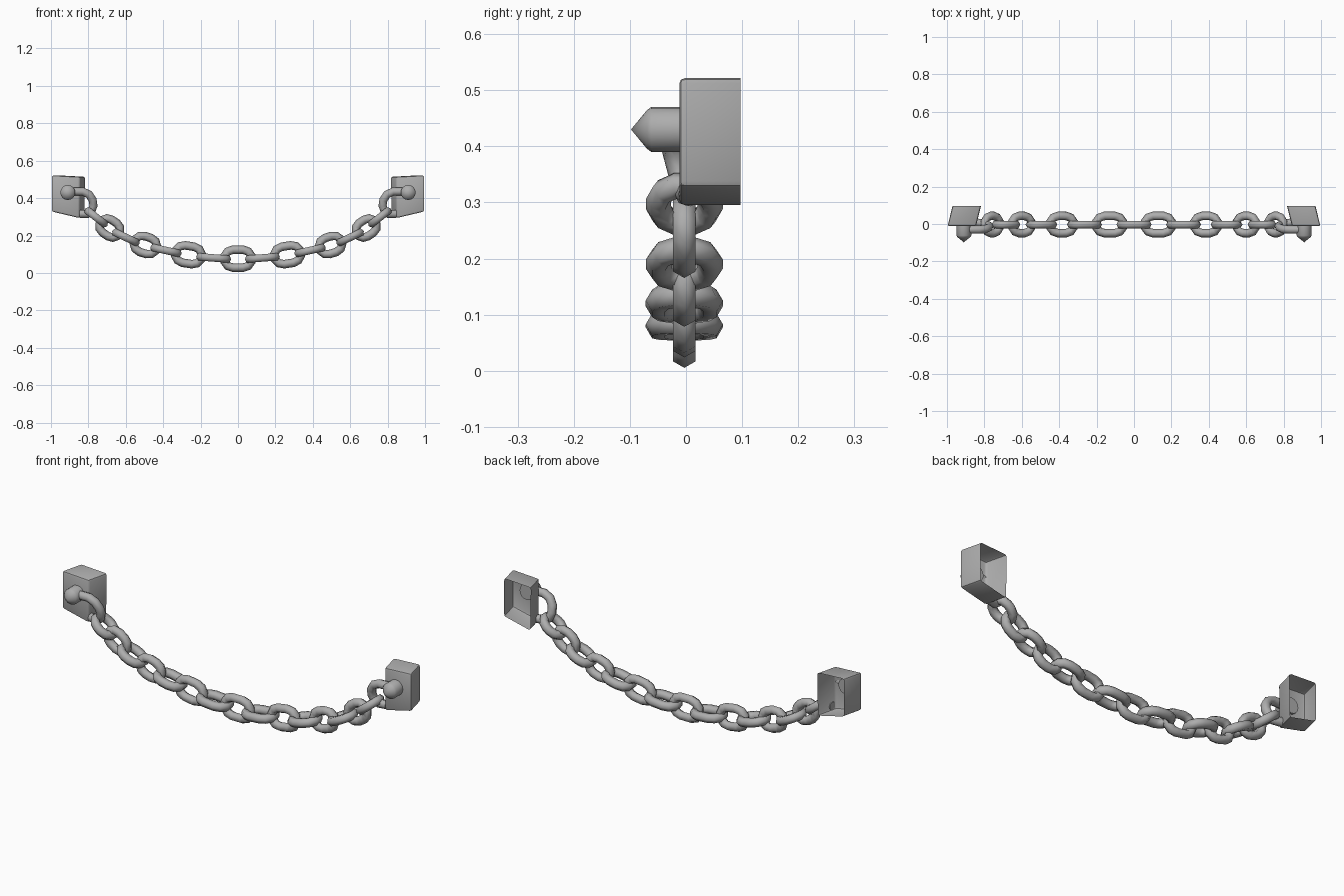
import bpy, bmesh
from math import pi, cos, sin, atan2
from mathutils import Vector, Matrix

if "Cube" in bpy.data.objects:
    bpy.data.objects.remove(bpy.data.objects["Cube"])

iron = bpy.data.materials.new("iron grey")
iron.use_nodes = True
grey = (0.42, 0.42, 0.42, 1)
iron.diffuse_color = grey
iron.node_tree.nodes["Principled BSDF"].inputs["Base Color"].default_value = grey


def finish(bm, name, angle):
    bmesh.ops.recalc_face_normals(bm, faces=bm.faces)
    mesh = bpy.data.meshes.new(name)
    bm.to_mesh(mesh)
    bm.free()
    mesh.materials.append(iron)
    obj = bpy.data.objects.new(name, mesh)
    bpy.context.collection.objects.link(obj)
    bpy.ops.object.select_all(action="DESELECT")
    obj.select_set(True)
    bpy.context.view_layer.objects.active = obj
    bpy.ops.object.shade_smooth_by_angle(angle=angle)
    return obj


def sweep(path, up, radius, closed, sides=6):
    """Sweep a round section along a list of points."""
    bm = bmesh.new()
    n = len(path)
    rings = []
    for i, p in enumerate(path):
        if closed:
            t = path[(i + 1) % n] - path[i - 1]
        else:
            t = path[min(i + 1, n - 1)] - path[max(i - 1, 0)]
        out = t.cross(up).normalized()
        side = out.cross(t).normalized()
        ring = []
        for k in range(sides):
            a = 2 * pi * k / sides
            ring.append(bm.verts.new(p + radius * (cos(a) * out + sin(a) * side)))
        rings.append(ring)
    for i in range(n if closed else n - 1):
        a, b = rings[i], rings[(i + 1) % n]
        for k in range(sides):
            j = (k + 1) % sides
            bm.faces.new((a[k], a[j], b[j], b[k]))
    if not closed:
        bm.faces.new(rings[0])
        bm.faces.new(rings[-1])
    return bm


def chain_link(name, centre, length, width, tilt, upright):
    """Oval link lying flat or standing upright, tilted along the chain."""
    tube, steps = 0.023, 5
    r = width / 2 - tube
    half = (length - width) / 2
    path = []
    for end in (0, 1):
        for i in range(steps + 1):
            a = -pi / 2 + pi * (end + i / steps)
            path.append(Vector((r * cos(a) + half * (1 - 2 * end), r * sin(a), 0)))
    bm = sweep(path, Vector((0, 0, 1)), tube, True)
    turn = Matrix.Rotation(-tilt, 4, "Y")
    if upright:
        turn = turn @ Matrix.Rotation(pi / 2, 4, "X")
    bm.transform(Matrix.Translation(centre) @ turn)
    finish(bm, name, pi / 2.5)


# Hanging chain: x, z, length and width of each link from the middle outward
links = [(0, .076, .195, .142), (.13, .08, .195, .138), (.265, .097, .19, .14),
         (.385, .12, .18, .138), (.495, .149, .172, .135), (.6, .19, .168, .138),
         (.685, .24, .165, .13), (.758, .297, .158, .138)]
for i, (x, z, length, width) in enumerate(links):
    before = links[max(i - 1, 0)]
    after = links[min(i + 1, len(links) - 1)]
    tilt = atan2(after[1] - before[1], after[0] - before[0]) if i else 0
    for s, label in ((1, "left"), (-1, "right")):
        if i or s == 1:
            name = f"chain_link_{label}_{i}" if i else "chain_link_middle"
            chain_link(name, (s * x, -.003, z), length, width, s * tilt, i % 2 == 0)


def bracket(s, label):
    """Open-backed skewed wall box with softened edges."""
    bm = bmesh.new()
    outline = [(.997, .522), (.845, .514), (.848, .293), (.997, .328)]
    front = [bm.verts.new((s * x, -.012, z)) for x, z in outline]
    back = [bm.verts.new((s * (x - .027), .097, z)) for x, z in outline]
    bm.faces.new(front)
    for k in range(4):
        j = (k + 1) % 4
        bm.faces.new((front[k], front[j], back[j], back[k]))
    edges = [e for e in bm.edges if len(e.link_faces) == 2]
    bmesh.ops.bevel(bm, geom=edges, offset=.01, segments=2, profile=.5, affect="EDGES")
    # Keep the shell facing outward
    bmesh.ops.recalc_face_normals(bm, faces=bm.faces)
    finish(bm, "wall_bracket_" + label, pi / 5)


def peg(s, label):
    """Round stud with a blunt pointed head."""
    bm = bmesh.new()
    sides = 16
    profile = [(.04, .0), (.04, -.062), (.034, -.07)]
    rings = [[bm.verts.new((s * .91 + r * cos(2 * pi * k / sides), y,
                            .43 + r * sin(2 * pi * k / sides)))
              for k in range(sides)] for r, y in profile]
    tip = bm.verts.new((s * .91, -.098, .43))
    for k in range(sides):
        j = (k + 1) % sides
        for a, b in zip(rings, rings[1:]):
            bm.faces.new((a[k], a[j], b[j], b[k]))
        bm.faces.new((rings[-1][k], rings[-1][j], tip))
    bm.faces.new(rings[0])
    finish(bm, "peg_" + label, pi / 3)


def hook(s, label):
    """Curved half link from the peg down through the last chain link."""
    points = [(.89, -.03, .435), (.83, -.03, .435), (.797, -.028, .42),
              (.777, -.02, .39), (.773, -.012, .36), (.783, -.004, .33),
              (.805, .002, .315), (.845, .008, .315)]
    path = [Vector((s * x, y, z)) for x, y, z in points]
    finish(sweep(path, Vector((0, 1, 0)), .022, False, 8), "hook_" + label, pi / 2.5)


for s, label in ((1, "left"), (-1, "right")):
    bracket(s, label)
    peg(s, label)
    hook(s, label)
